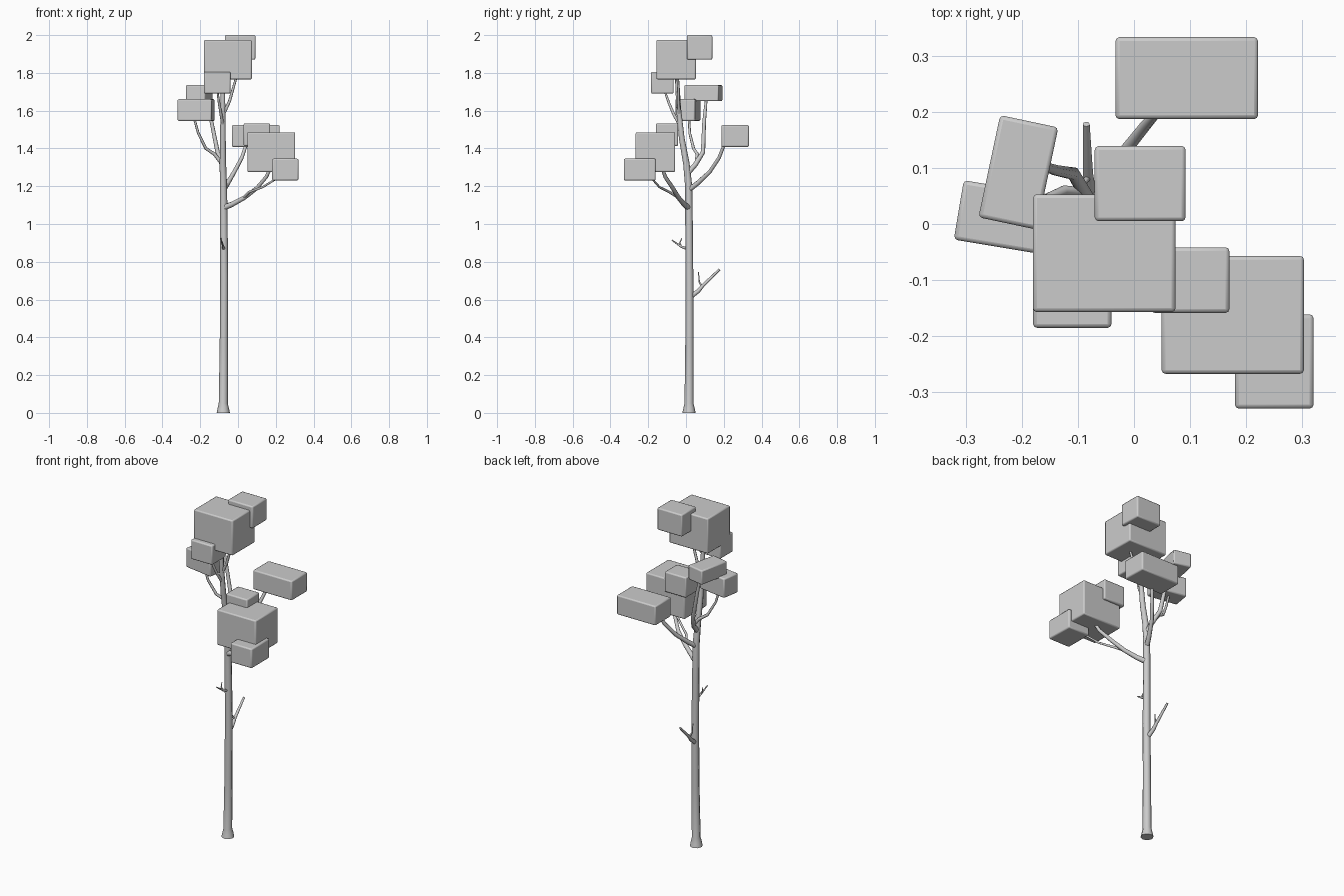
import bpy, math


def limb(name, points):
    """Tapered tube through (x, y, z, radius) points, converted to a mesh."""
    cu = bpy.data.curves.new(name, 'CURVE')
    cu.dimensions = '3D'
    cu.bevel_depth = 1.0
    cu.bevel_resolution = 2
    cu.use_fill_caps = True
    sp = cu.splines.new('POLY')
    sp.points.add(len(points) - 1)
    for p, (x, y, z, r) in zip(sp.points, points):
        p.co = (x, y, z, 1)
        p.radius = r
    ob = bpy.data.objects.new(name, cu)
    bpy.context.collection.objects.link(ob)
    bpy.ops.object.select_all(action='DESELECT')
    ob.select_set(True)
    bpy.context.view_layer.objects.active = ob
    bpy.ops.object.convert(target='MESH')
    bpy.ops.object.shade_smooth_by_angle(angle=math.radians(50))


def foliage(name, center, size, turn=0):
    """Leaf block with softened edges."""
    bpy.ops.mesh.primitive_cube_add(size=1, location=center,
                                    rotation=(0, 0, math.radians(turn)))
    ob = bpy.context.object
    ob.name = name
    ob.scale = size
    bpy.ops.object.transform_apply(location=False, rotation=False, scale=True)
    bev = ob.modifiers.new("soft_edges", 'BEVEL')
    bev.width = 0.007
    bev.segments = 2
    bpy.ops.object.shade_smooth_by_angle(angle=math.radians(30))


# trunk with flared foot
limb("trunk", [
    (-0.078, 0.016, 0, 0.035), (-0.078, 0.016, 0.02, 0.031),
    (-0.078, 0.016, 0.05, 0.024), (-0.075, 0.018, 0.35, 0.022),
    (-0.073, 0.018, 0.7, 0.021), (-0.075, 0.016, 1.0, 0.02),
    (-0.077, 0.014, 1.2, 0.019), (-0.08, 0.002, 1.32, 0.017),
    (-0.08, -0.022, 1.45, 0.015), (-0.08, -0.038, 1.6, 0.013),
    (-0.08, -0.05, 1.82, 0.01)])

# main branches
limb("right_branch", [
    (-0.077, 0.015, 1.085, 0.016), (-0.03, -0.01, 1.105, 0.014),
    (0.035, -0.04, 1.14, 0.012), (0.1, -0.07, 1.19, 0.011),
    (0.15, -0.11, 1.25, 0.01), (0.18, -0.13, 1.31, 0.008)])
limb("right_front_branch", [
    (0.03, -0.04, 1.14, 0.008), (0.06, -0.09, 1.17, 0.007),
    (0.13, -0.14, 1.195, 0.006), (0.22, -0.19, 1.25, 0.005)])
limb("back_branch", [
    (-0.077, 0.015, 1.18, 0.014), (-0.055, 0.06, 1.215, 0.013),
    (-0.02, 0.125, 1.275, 0.011), (0.02, 0.175, 1.35, 0.01),
    (0.05, 0.21, 1.44, 0.008)])
limb("left_branch", [
    (-0.08, 0.01, 1.27, 0.014), (-0.085, 0.05, 1.315, 0.013),
    (-0.108, 0.09, 1.38, 0.012), (-0.14, 0.096, 1.54, 0.01),
    (-0.175, 0.108, 1.67, 0.007)])
limb("outer_left_branch", [
    (-0.09, 0.055, 1.325, 0.01), (-0.125, 0.06, 1.37, 0.009),
    (-0.17, 0.04, 1.4, 0.008), (-0.21, 0.02, 1.48, 0.007),
    (-0.235, 0.015, 1.57, 0.006)])
limb("front_top_branch", [
    (-0.08, -0.03, 1.52, 0.009), (-0.09, -0.065, 1.58, 0.008),
    (-0.1, -0.09, 1.64, 0.007), (-0.11, -0.115, 1.71, 0.005)])
limb("upper_right_branch", [
    (-0.078, -0.036, 1.58, 0.009), (-0.045, -0.04, 1.65, 0.008),
    (-0.025, -0.04, 1.72, 0.007), (-0.005, -0.045, 1.79, 0.006)])

# bare twigs on the lower trunk
limb("low_back_twig", [
    (-0.075, 0.018, 0.61, 0.013), (-0.08, 0.065, 0.645, 0.011),
    (-0.082, 0.09, 0.675, 0.009), (-0.085, 0.178, 0.76, 0.006)])
limb("low_back_sprig", [
    (-0.081, 0.085, 0.667, 0.006), (-0.09, 0.07, 0.695, 0.004),
    (-0.092, 0.066, 0.745, 0.002)])
limb("front_twig", [
    (-0.075, 0.016, 0.865, 0.008), (-0.078, -0.025, 0.88, 0.006),
    (-0.088, -0.075, 0.915, 0.003)])
limb("front_sprig", [
    (-0.078, -0.027, 0.882, 0.005), (-0.086, -0.033, 0.9, 0.004),
    (-0.09, -0.022, 0.925, 0.002)])

# foliage blocks: name, centre, size, turn about z
for block in [
    ("crown_foliage", (-0.053, -0.052, 1.87), (0.254, 0.21, 0.208), 0),
    ("crown_back_foliage", (0.011, 0.072, 1.935), (0.162, 0.134, 0.13), 0),
    ("crown_front_foliage", (-0.11, -0.125, 1.748), (0.14, 0.12, 0.115), 0),
    ("left_foliage", (-0.222, 0.01, 1.603), (0.183, 0.107, 0.115), -9.5),
    ("left_back_foliage", (-0.206, 0.092, 1.693), (0.106, 0.186, 0.085), -12),
    ("right_foliage", (0.176, -0.162, 1.38), (0.254, 0.21, 0.21), 0),
    ("right_front_foliage", (0.25, -0.245, 1.288), (0.14, 0.168, 0.115), 0),
    ("right_top_foliage", (0.1, -0.1, 1.473), (0.14, 0.117, 0.12), 0),
    ("back_foliage", (0.094, 0.26, 1.466), (0.254, 0.146, 0.115), 0),
]:
    foliage(*block)
